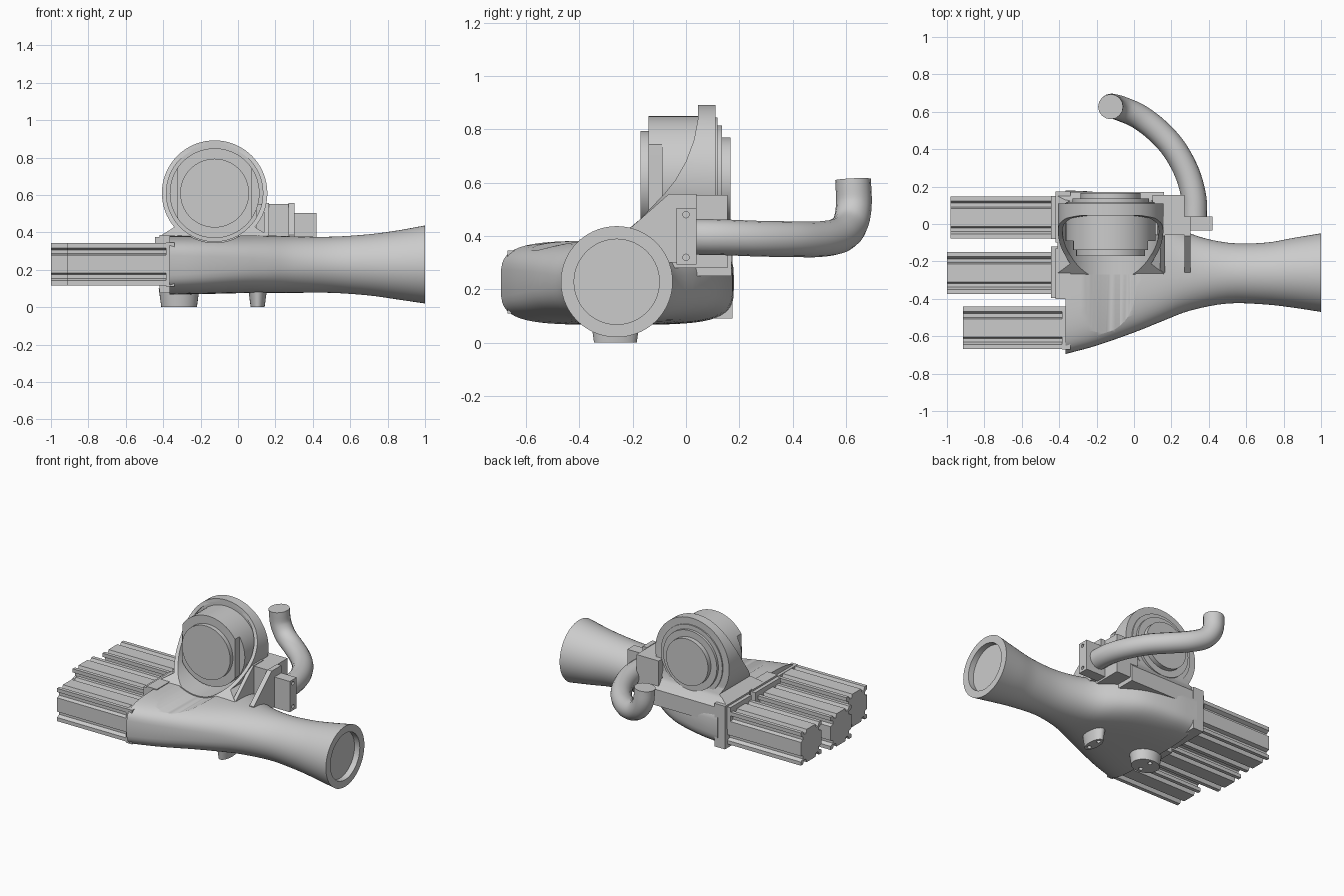
import bpy, bmesh, math
from mathutils import Vector

if "Cube" in bpy.data.objects:
    bpy.data.objects.remove(bpy.data.objects["Cube"])

AX, AZ = -0.125, 0.61          # motor axis (runs along y)


def finish(name, bm, smooth=True):
    bmesh.ops.recalc_face_normals(bm, faces=bm.faces)
    me = bpy.data.meshes.new(name)
    bm.to_mesh(me)
    bm.free()
    ob = bpy.data.objects.new(name, me)
    bpy.context.collection.objects.link(ob)
    if smooth:
        shade(ob)
    return ob


def activate(ob):
    bpy.ops.object.select_all(action='DESELECT')
    ob.select_set(True)
    bpy.context.view_layer.objects.active = ob


def shade(ob):
    activate(ob)
    bpy.ops.object.shade_smooth_by_angle(angle=math.radians(32))


def loft(name, rings):
    bm = bmesh.new()
    rows = [[bm.verts.new(p) for p in r] for r in rings]
    for a, b in zip(rows, rows[1:]):
        for i in range(len(a)):
            j = (i + 1) % len(a)
            bm.faces.new((a[i], a[j], b[j], b[i]))
    bm.faces.new(rows[0])
    bm.faces.new(rows[-1])
    return finish(name, bm)


def prism(name, pts, axis, a, b, taper=None):
    """Extrude a 2D outline along an axis: x uses (y,z), y uses (x,z), z uses (x,y)."""
    put = {'x': lambda u, v, t: (t, u, v), 'y': lambda u, v, t: (u, t, v),
           'z': lambda u, v, t: (u, v, t)}[axis]
    return loft(name, [[put(u, v, a) for u, v in pts],
                       [put(u, v, b) for u, v in (taper or pts)]])


def box(name, x0, x1, y0, y1, z0, z1):
    return prism(name, [(x0, y0), (x1, y0), (x1, y1), (x0, y1)], 'z', z0, z1)


def circle(r, cx=AX, cz=AZ, n=64, flat=9.0):
    return [(cx + max(-flat, min(flat, r * math.cos(2 * math.pi * i / n))),
             cz + r * math.sin(2 * math.pi * i / n)) for i in range(n)]


def boolean(ob, other, op='DIFFERENCE'):
    m = ob.modifiers.new('cut', 'BOOLEAN')
    m.operation, m.object, m.solver = op, other, 'EXACT'
    activate(ob)
    bpy.ops.object.modifier_apply(modifier=m.name)
    bpy.data.objects.remove(other)


def spline(keys, steps):
    """Catmull-Rom interpolation of equal-length tuples."""
    k = [Vector(p) for p in keys]
    k = [2 * k[0] - k[1]] + k + [2 * k[-1] - k[-2]]
    out = []
    for i in range(1, len(k) - 2):
        a, b, c, d = k[i - 1:i + 3]
        for s in range(steps):
            t = s / steps
            out.append(0.5 * (2 * b + (c - a) * t + (2 * a - 5 * b + 4 * c - d) * t * t
                              + (3 * b - a - 3 * c + d) * t ** 3))
    return out + [k[-2]]


def section(x, y0, y1, z0, z1, n, count=56):
    ring = []
    for i in range(count):
        t = 2 * math.pi * i / count
        c, s = math.cos(t), math.sin(t)
        ring.append((x, (y0 + y1) / 2 + (y1 - y0) / 2 * math.copysign(abs(c) ** (2 / n), c),
                     (z0 + z1) / 2 + (z1 - z0) / 2 * math.copysign(abs(s) ** (2 / n), s)))
    return ring


# Palm and flared wrist in one loft, with a recess in the open end
keys = [(-0.365, -0.695, 0.18, 0.067, 0.382, 4), (-0.2, -0.65, 0.17, 0.07, 0.383, 3.6),
        (0, -0.58, 0.13, 0.075, 0.385, 3), (0.15, -0.52, 0.05, 0.076, 0.384, 2.6),
        (0.3, -0.463, -0.05, 0.077, 0.379, 2.2), (0.5, -0.425, -0.1, 0.077, 0.377, 2),
        (0.7, -0.43, -0.1, 0.063, 0.39, 2), (0.85, -0.447, -0.075, 0.042, 0.41, 2),
        (1, -0.47, -0.05, 0.02, 0.437, 2)]
rings = [section(*k) for k in spline(keys, 4)]
rings += [section(x, -0.42, -0.1, 0.068, 0.388, 2) for x in (1, 0.96)]
palm = loft('palm_and_wrist', rings)
boolean(palm, prism('scoop', circle(0.265), 'y', -0.9, 0.045))
shade(palm)

# Motor fairing: side profile crossed with front outline, then hollowed
side = [(0.11, 0.92), (0.045, 0.92), (0.045, 0.84), (0.03, 0.76), (0.0, 0.68), (-0.04, 0.61),
        (-0.08, 0.56), (-0.17, 0.465), (-0.27, 0.38), (-0.27, 0.25), (0.17, 0.25),
        (0.17, 0.36), (0.13, 0.41), (0.11, 0.47)]
front = [(AX + 0.282 * math.cos(math.radians(a)), AZ + 0.282 * math.sin(math.radians(a)))
         for a in range(-40, 221, 5)]
front += [(-0.37, 0.41), (-0.41, 0.385), (-0.41, 0.25), (0.16, 0.25), (0.16, 0.385), (0.12, 0.41)]
fairing = prism('motor_fairing', side, 'x', -0.5, 0.3)
boolean(fairing, prism('outline', front, 'y', -0.4, 0.3), 'INTERSECT')
boolean(fairing, prism('bore', circle(0.258), 'y', -0.9, 0.045))
shade(fairing)

# Motor: main drum, flat-sided front, front cap and stepped back discs
for name, r, y0, y1, flat in (('motor_drum', 0.24, -0.09, 0.107, 9),
                              ('motor_front', 0.24, -0.14, -0.09, 0.2),
                              ('motor_cap', 0.184, -0.17, -0.14, 9),
                              ('motor_back_ring', 0.235, 0.10, 0.118, 9),
                              ('motor_back_step', 0.205, 0.11, 0.135, 9),
                              ('motor_back_disc', 0.16, 0.13, 0.167, 9)):
    prism(name, circle(r, flat=flat), 'y', y0, y1)

# Three grooved finger bars with mounting blocks
h = 0.113
edge = [(-h, -h), (-0.088, -h), (-0.076, -0.088), (-0.056, -0.088), (-0.048, -h),
        (0.048, -h), (0.056, -0.088), (0.076, -0.088), (0.088, -h)]
bar = []
for q in range(4):
    c, s = ((1, 0), (0, 1), (-1, 0), (0, -1))[q]
    bar += [(u * c - v * s, u * s + v * c) for u, v in edge]
for i, (tip, root, yc) in enumerate(((-0.98, -0.36, 0.035), (-1.0, -0.36, -0.262),
                                     (-0.915, -0.35, -0.555))):
    prism(f'finger_bar_{i + 1}', [(yc + u, 0.23 + v) for u, v in bar], 'x', tip, root)
for name, x0, y0, y1, z0, z1 in (('finger_mount_1', -0.42, -0.10, 0.175, 0.09, 0.387),
                                 ('finger_collar_1', -0.445, -0.08, 0.15, 0.22, 0.375),
                                 ('finger_mount_2', -0.42, -0.40, -0.13, 0.075, 0.387),
                                 ('finger_collar_2', -0.445, -0.395, -0.12, 0.22, 0.375),
                                 ('finger_collar_3', -0.385, -0.67, -0.44, 0.11, 0.345)):
    box(name, x0, -0.34, y0, y1, z0, z1)

# Thumb bracket: block, sloping gussets and drilled clamp plate
box('bracket_block', 0.10, 0.27, -0.06, 0.155, 0.28, 0.553)
gusset = [(-0.26, 0.30), (-0.26, 0.385), (-0.065, 0.557), (0.04, 0.557), (0.04, 0.30)]
prism('bracket_gusset_outer', gusset, 'x', 0.27, 0.303)
prism('bracket_gusset_inner', gusset, 'x', 0.14, 0.165)
clamp = box('thumb_clamp', 0.27, 0.42, -0.035, 0.04, 0.293, 0.505)
for z in (0.32, 0.48):
    boolean(clamp, prism('drill', circle(0.012, 0.0, z, 16), 'x', 0.38, 0.5))
shade(clamp)

# Curved thumb tube
path = [(0.325, 0.02, 0.397), (0.32, 0.14, 0.395), (0.285, 0.27, 0.39), (0.215, 0.4, 0.388),
        (0.125, 0.5, 0.388), (0.025, 0.575, 0.402), (-0.065, 0.615, 0.442),
        (-0.115, 0.63, 0.515), (-0.125, 0.627, 0.612)]
pts = spline(path, 5)
cu = bpy.data.curves.new('thumb_tube', 'CURVE')
cu.dimensions, cu.bevel_depth, cu.bevel_resolution, cu.use_fill_caps = '3D', 0.067, 6, True
sp = cu.splines.new('POLY')
sp.points.add(len(pts) - 1)
for p, co in zip(sp.points, pts):
    p.co = (*co, 1)
tube = bpy.data.objects.new('thumb_tube', cu)
bpy.context.collection.objects.link(tube)
activate(tube)
bpy.ops.object.convert(target='MESH')
shade(bpy.context.object)


# Tapered feet under the palm, each with two screw holes
def oval(cx, cy, rx, ry):
    return [(cx + rx * math.cos(i * math.pi / 16), cy + ry * math.sin(i * math.pi / 16))
            for i in range(32)]


for name, cx, rx, cy, ry, hole in (('foot_front', 0.105, 0.037, -0.265, 0.08, (0, 0.045)),
                                   ('foot_rear', -0.315, 0.095, -0.265, 0.08, (0.0, 0.045))):
    foot = prism(name, oval(cx, cy, rx, ry), 'z', 0.0, 0.1,
                 oval(cx, cy, rx + 0.014, ry + 0.015))
    for s in (-1, 1):
        boolean(foot, prism('drill', oval(cx + s * hole[0], cy + s * hole[1], 0.014, 0.014),
                            'z', -0.02, 0.03))
    shade(foot)
